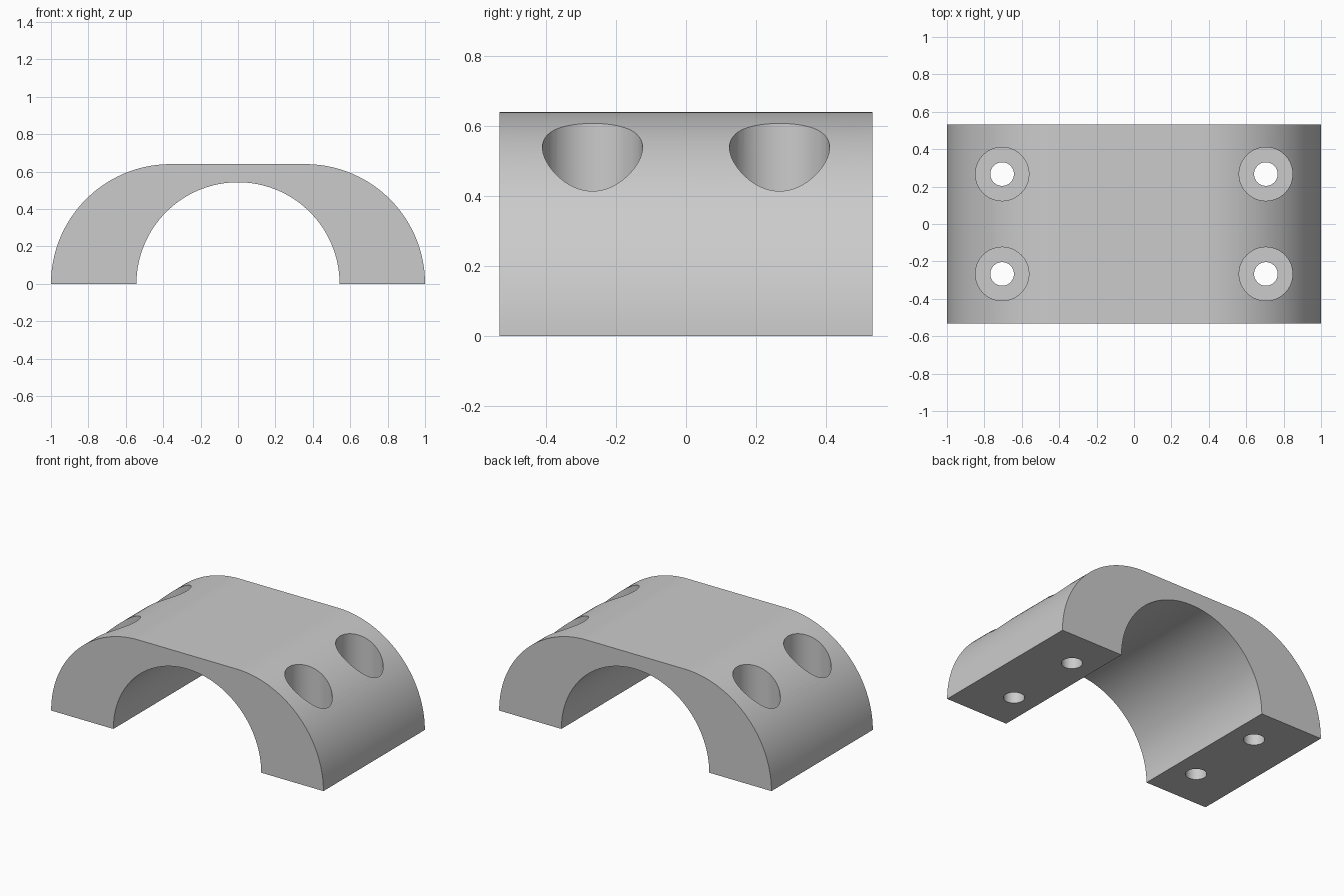
import bpy, bmesh
from math import sin, cos, pi, radians

OUTER_R, BORE_R, FLAT_HALF, HALF_DEPTH = 0.64, 0.543, 0.36, 0.532
BOLT_X, BOLT_Y = 0.705, 0.267
HOLE_R, HEAD_R, SEAT_Z = 0.063, 0.143, 0.2

if "Cube" in bpy.data.objects:
    bpy.data.objects.remove(bpy.data.objects["Cube"])


def arc(cx, radius, start, end, steps):
    """Points of an arc in the XZ plane, angles in degrees."""
    angles = [radians(start + (end - start) * i / steps) for i in range(steps + 1)]
    return [(cx + radius * cos(a), radius * sin(a)) for a in angles]


def make_object(name, bm):
    bmesh.ops.recalc_face_normals(bm, faces=bm.faces)
    mesh = bpy.data.meshes.new(name)
    bm.to_mesh(mesh)
    bm.free()
    obj = bpy.data.objects.new(name, mesh)
    bpy.context.collection.objects.link(obj)
    return obj


# Clamp body: rounded saddle profile with a half-round bore, extruded in depth
profile = (arc(FLAT_HALF, OUTER_R, 0, 90, 40)
           + arc(-FLAT_HALF, OUTER_R, 90, 180, 40)
           + arc(0, BORE_R, 180, 0, 80))
bm = bmesh.new()
face = bm.faces.new([bm.verts.new((x, -HALF_DEPTH, z)) for x, z in profile])
side = bmesh.ops.extrude_face_region(bm, geom=[face])
moved = [v for v in side["geom"] if isinstance(v, bmesh.types.BMVert)]
bmesh.ops.translate(bm, verts=moved, vec=(0, 2 * HALF_DEPTH, 0))
clamp = make_object("clamp_saddle", bm)

# Stepped cutter: four bolt holes with counterbores for the heads
bm = bmesh.new()
steps = [(HOLE_R, -0.1), (HOLE_R, SEAT_Z), (HEAD_R, SEAT_Z), (HEAD_R, 0.9)]
SIDES = 64
for sx in (-1, 1):
    for sy in (-1, 1):
        rings = [[bm.verts.new((sx * BOLT_X + r * cos(2 * pi * i / SIDES),
                                sy * BOLT_Y + r * sin(2 * pi * i / SIDES), z))
                  for i in range(SIDES)] for r, z in steps]
        bm.faces.new(rings[0][::-1])
        bm.faces.new(rings[-1])
        for low, high in zip(rings, rings[1:]):
            for i in range(SIDES):
                j = (i + 1) % SIDES
                bm.faces.new((low[i], low[j], high[j], high[i]))
cutter = make_object("bolt_hole_cutter", bm)
cutter.hide_render = True

# Cut the holes, then drop the cutter
bpy.ops.object.select_all(action="DESELECT")
clamp.select_set(True)
bpy.context.view_layer.objects.active = clamp
cut = clamp.modifiers.new("bolt_holes", "BOOLEAN")
cut.operation = "DIFFERENCE"
cut.solver = "EXACT"
cut.object = cutter
bpy.ops.object.modifier_apply(modifier=cut.name)
bpy.data.objects.remove(cutter)
bpy.ops.object.shade_smooth_by_angle(angle=radians(25))

# Plain grey finish
grey = bpy.data.materials.new("plain_grey")
grey.use_nodes = True
colour = (0.6, 0.6, 0.6, 1)
grey.diffuse_color = colour
grey.node_tree.nodes["Principled BSDF"].inputs["Base Color"].default_value = colour
clamp.data.materials.clear()
clamp.data.materials.append(grey)
